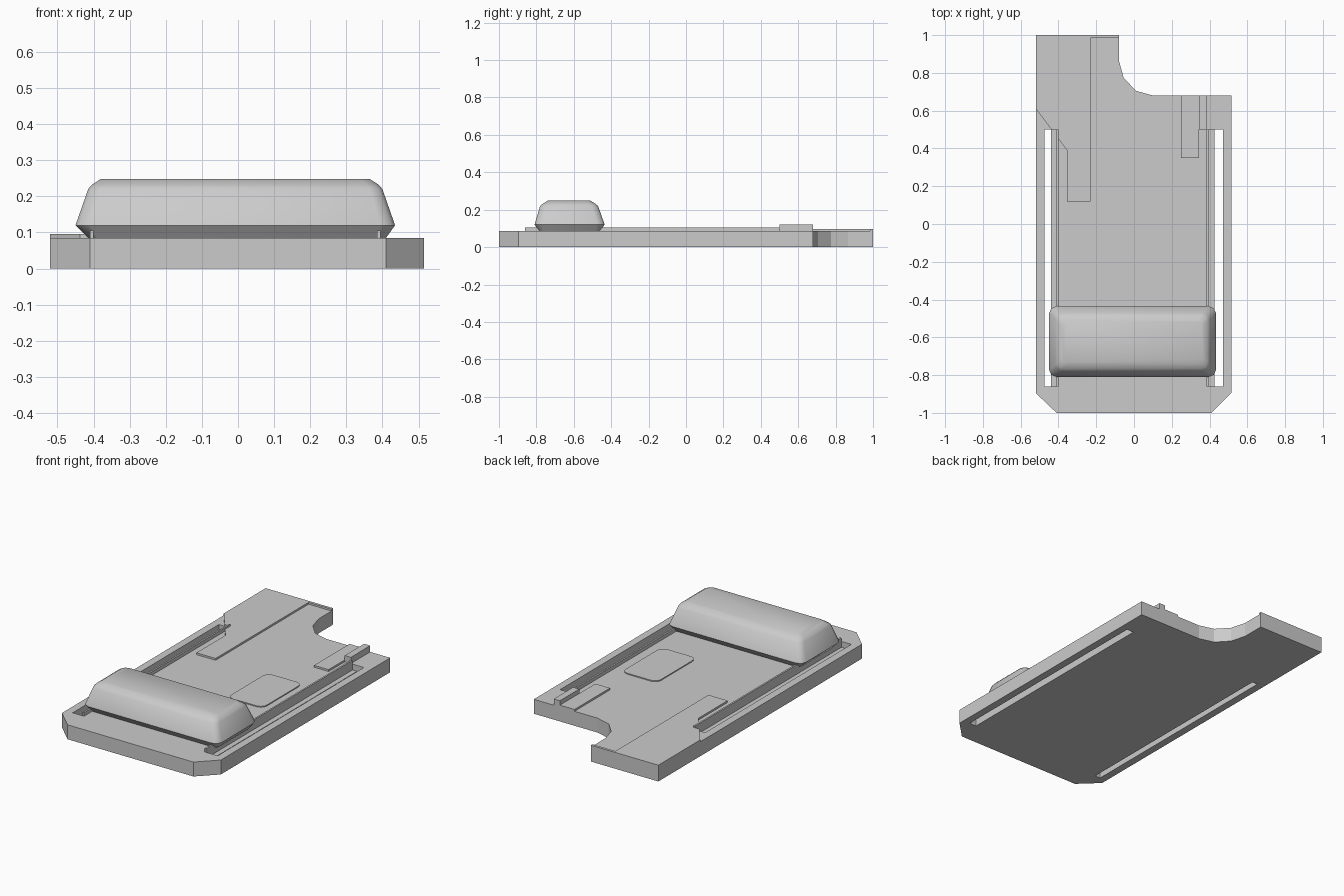
import bpy, bmesh, math

if "Cube" in bpy.data.objects:
    bpy.data.objects.remove(bpy.data.objects["Cube"])


def loft(name, rings):
    """Closed solid through equal-length rings of 3D points."""
    bm = bmesh.new()
    rows = [[bm.verts.new(p) for p in r] for r in rings]
    n = len(rows[0])
    bm.faces.new(rows[0][::-1])
    bm.faces.new(rows[-1])
    for a, b in zip(rows, rows[1:]):
        for i in range(n):
            j = (i + 1) % n
            bm.faces.new((a[i], a[j], b[j], b[i]))
    bmesh.ops.recalc_face_normals(bm, faces=bm.faces)
    me = bpy.data.meshes.new(name)
    bm.to_mesh(me)
    bm.free()
    ob = bpy.data.objects.new(name, me)
    bpy.context.collection.objects.link(ob)
    return ob


def prism(name, pts, z0, z1):
    return loft(name, [[(x, y, z) for x, y in pts] for z in (z0, z1)])


def box(name, x0, x1, y0, y1, z0, z1):
    return prism(name, [(x0, y0), (x1, y0), (x1, y1), (x0, y1)], z0, z1)


def rounded(x0, x1, y0, y1, r, seg):
    """Rectangle outline with rounded corners (seg=1 gives chamfers)."""
    corners = [(x1 - r, y1 - r), (x0 + r, y1 - r), (x0 + r, y0 + r), (x1 - r, y0 + r)]
    return [(cx + r * math.cos(math.pi / 2 * (k + s / seg)),
             cy + r * math.sin(math.pi / 2 * (k + s / seg)))
            for k, (cx, cy) in enumerate(corners) for s in range(seg + 1)]


def cut(ob, cutter):
    m = ob.modifiers.new("cut", 'BOOLEAN')
    m.operation, m.solver, m.object = 'DIFFERENCE', 'EXACT', cutter
    bpy.context.view_layer.objects.active = ob
    bpy.ops.object.modifier_apply(modifier=m.name)


TOP = 0.085

# base plate with chamfered front and a notched back corner
plate = prism("base_plate", [
    (-0.41, -1), (0.41, -1), (0.515, -0.895), (0.515, 0.68), (0.10, 0.68),
    (0.01, 0.705), (-0.055, 0.775), (-0.08, 0.865), (-0.08, 1),
    (-0.52, 1), (-0.52, -0.895)], 0, TOP)

# raised panel at the back left
panel = prism("raised_panel", [
    (-0.52, 0.61), (-0.355, 0.39), (-0.355, 0.12), (-0.23, 0.12),
    (-0.23, 0.985), (-0.08, 0.985), (-0.08, 1), (-0.52, 1)], TOP, 0.096)

# through slots with a lowered ledge on the inner side
cutters = [
    box("slot_cutter", -0.475, -0.44, -0.86, 0.5, -0.1, 0.3),
    box("slot_cutter", 0.425, 0.47, -0.86, 0.5, -0.1, 0.3),
    box("ledge_cutter", -0.46, -0.41, -0.86, 0.5, 0.05, 0.3),
    box("ledge_cutter", 0.395, 0.45, -0.86, 0.5, 0.05, 0.3)]
for c in cutters:
    c.hide_render = True
    cut(plate, c)
    if c.location.x + c.data.vertices[0].co.x < 0:
        cut(panel, c)
for c in cutters:
    bpy.data.objects.remove(c, do_unlink=True)

# thin guide rails beside the slots
box("left_rail", -0.41, -0.40, -0.86, 0.5, 0.05, 0.106)
box("right_rail", 0.385, 0.395, -0.86, 0.5, 0.05, 0.106)

# small pad and stop block at the back right
box("right_pad", 0.25, 0.345, 0.35, 0.68, TOP, 0.096)
box("stop_block", 0.345, 0.385, 0.5, 0.68, TOP, 0.122)

# thin rounded pad in the middle
prism("centre_pad", rounded(0.095, 0.325, -0.235, 0.135, 0.04, 5), TOP, 0.091)

# soft cushion bar across the front: (x0, x1, y0, y1, corner, z) per level
levels = [(-0.415, 0.41, -0.785, -0.46, 0.025, TOP),
          (-0.45, 0.435, -0.81, -0.435, 0.04, 0.12),
          (-0.415, 0.40, -0.78, -0.47, 0.035, 0.22),
          (-0.405, 0.39, -0.765, -0.485, 0.035, 0.232),
          (-0.38, 0.365, -0.74, -0.51, 0.03, 0.248)]
cushion = loft("cushion", [[(x, y, z) for x, y in rounded(x0, x1, y0, y1, r, 2)]
                           for x0, x1, y0, y1, r, z in levels])
bpy.ops.object.select_all(action='DESELECT')
cushion.select_set(True)
bpy.context.view_layer.objects.active = cushion
bpy.ops.object.shade_smooth_by_angle(angle=math.radians(48))
